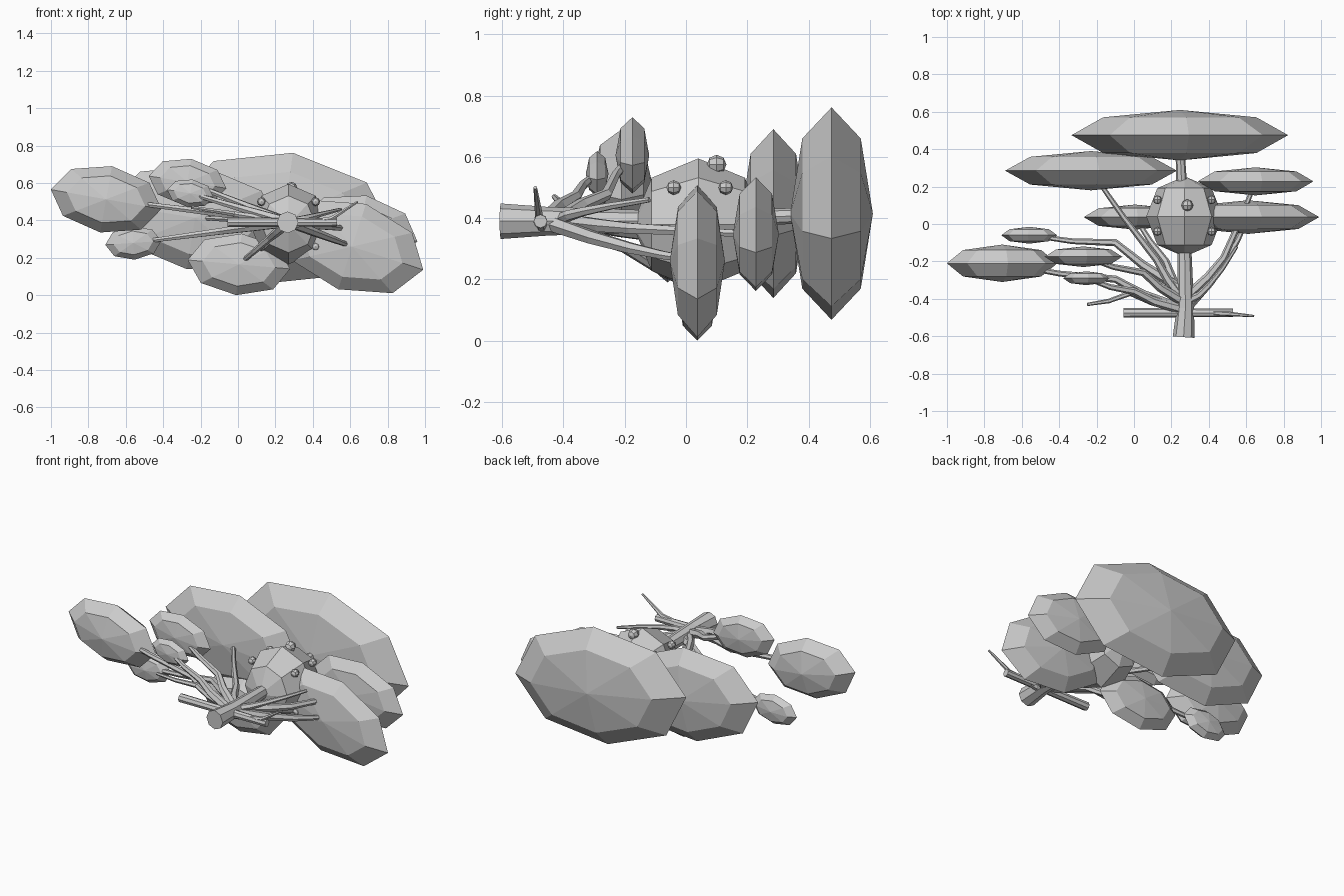
import bpy, bmesh
from math import radians
from mathutils import Matrix, Vector

if "Cube" in bpy.data.objects:
    bpy.data.objects.remove(bpy.data.objects["Cube"])


def add(name, bm):
    bmesh.ops.recalc_face_normals(bm, faces=bm.faces)
    me = bpy.data.meshes.new(name)
    bm.to_mesh(me)
    bm.free()
    bpy.context.collection.objects.link(bpy.data.objects.new(name, me))


def ball(name, centre, size, tilt=0):
    """Faceted sphere with its poles along y, stretched and turned about y."""
    bm = bmesh.new()
    bmesh.ops.create_uvsphere(bm, u_segments=8, v_segments=4, radius=1)
    bm.transform(Matrix.Translation(centre) @ Matrix.Rotation(radians(tilt), 4, 'Y')
                 @ Matrix.Diagonal((*size, 1)) @ Matrix.Rotation(radians(90), 4, 'X'))
    add(name, bm)


def limb(name, points, r0, r1, sides=6):
    """Faceted tapering tube through the points."""
    pts = [Vector(p) for p in points]
    last = len(pts) - 1
    bm = bmesh.new()
    rings = []
    for i, p in enumerate(pts):
        d = pts[min(i + 1, last)] - pts[max(i - 1, 0)]
        a = d.cross(Vector((0, 0, 1))).normalized() * (r0 + (r1 - r0) * i / last)
        rings.append([bm.verts.new(p + Matrix.Rotation(radians(360 * k / sides), 3, d) @ a)
                      for k in range(sides)])
    for lo, hi in zip(rings, rings[1:]):
        for k in range(sides):
            bm.faces.new((lo[k - 1], lo[k], hi[k], hi[k - 1]))
    bm.faces.new(rings[0])
    bm.faces.new(rings[-1])
    add(name, bm)


def branch(name, start_y, elbow, end, r=.028):
    """Branch from the trunk to a tip, bending at the elbow (x, y)."""
    a, c = Vector((.27, start_y, .39)), Vector(end)
    b = Vector((*elbow, 0))
    b.z = a.z + (c.z - a.z) * (b.x - a.x) / (c.x - a.x)
    near, far = a.lerp(b, .6), b.lerp(c, .5)
    near.y -= .015
    far.y -= .012
    limb(name, [a, near, b, far, c], r, r * .4)


# Foliage pads: centre, half width, half thickness, tilt, then branch start and elbow
pads = [
    ((-.23, .285, .415), .465, .105, 9, -.42, (.12, -.19)),
    ((.65, .228, .348), .315, .075, 11, -.40, (.48, -.18)),
    ((.61, .037, .26), .40, .09, 18, -.46, (.50, -.18)),
    ((.005, .037, .165), .275, .067, 5, -.42, (.17, -.2)),
    ((-.56, -.06, .28), .15, .045, -4, -.36, (-.1, -.1)),
    ((-.705, -.21, .513), .30, .10, 10, -.46, (-.1, -.295)),
    ((-.27, -.175, .605), .21, .055, 9, -.42, (.05, -.26)),
    ((-.255, -.29, .545), .125, .037, 9, -.46, (0, -.36)),
]
for i, (c, w, t, tilt, start, elbow) in enumerate(pads):
    ball(f"foliage_pad_{i + 1}", c, (w, t, w * .6), tilt)
    branch(f"pad_branch_{i + 1}", start, elbow, c)
ball("top_pad", (.245, .475, .415), (.585, .135, .35), 8)

# Bare branches
branch("bare_branch_left", -.45, (-.02, -.37), (-.25, -.43, .47), .022)
branch("bare_branch_right", -.42, (.4, -.33), (.55, -.12, .46), .022)

# Round crown core with small knobs on both sides
core = Vector((.27, .04, .38))
ball("crown_core", core, (.205, .215, .215))
ball("top_knob", core + Vector((.015, .06, .195)), [.032] * 3)
for sx in (-1, 1):
    for y, z in ((.09, .12), (-.08, .12), (-.06, -.12)):
        ball("side_knob", core + Vector((sx * .145, y, z)), [.024] * 3)

# Trunk, flared at the foot, running up through the crown core
limb("trunk", [(.265, -.605, .39), (.275, -.45, .39), (.27, -.1, .39), (.245, .42, .41)], .058, .024, 8)

# Log crossing the trunk foot, with a thin raised twig
limb("cross_log", [(-.055, -.475, .39), (.53, -.475, .39)], .026, .022, 8)
limb("log_twig", [(.27, -.47, .37), (.5, -.48, .41), (.64, -.492, .5)], .02, .006)
